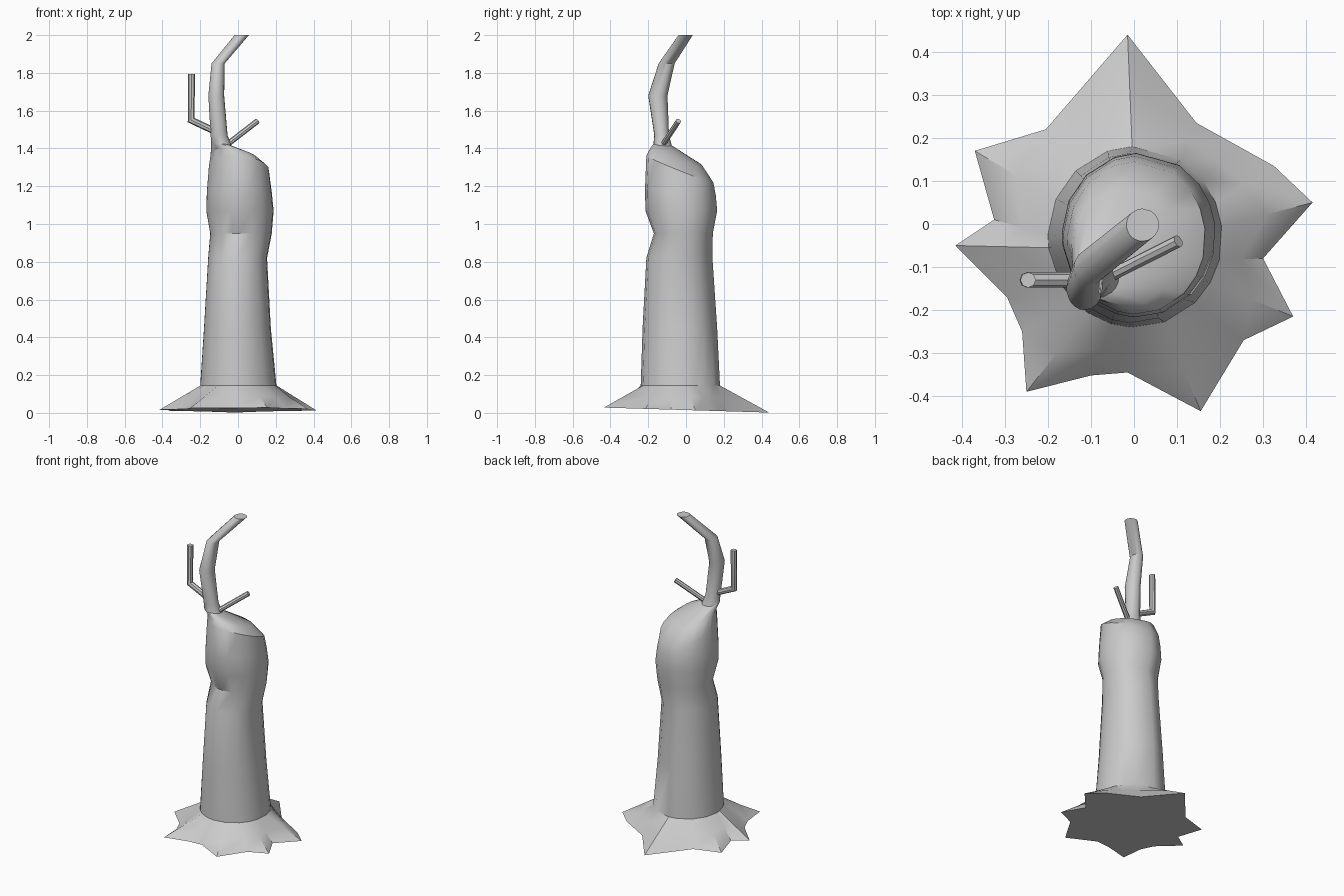
import bpy, bmesh, math
from mathutils import Vector

if "Cube" in bpy.data.objects:
    bpy.data.objects.remove(bpy.data.objects["Cube"])

# root outline seen from above; its angles also set the trunk's sides
STAR = [(-.015, .44), (-.11, .33), (-.205, .22), (-.37, .17), (-.325, .01), (-.415, -.05),
        (-.295, -.17), (-.26, -.25), (-.25, -.39), (-.1, -.352), (-.015, -.345), (.155, -.435),
        (.255, -.27), (.37, -.215), (.30, -.08), (.415, .05), (.325, .135), (.235, .185), (.145, .235)]
ANG = [math.atan2(y, x) for x, y in STAR]

# trunk and limb sections: z, x min, x max, y min, y max, tilt in x, tilt in y
RINGS = [(.145, -.2, .205, -.24, .18, 0, 0),
         (.45, -.18, .175, -.23, .165, 0, 0),
         (.82, -.158, .155, -.21, .14, 0, 0),
         (.95, -.147, .18, -.17, .142, 0, 0),
         (1.07, -.168, .19, -.215, .165, 0, 0),
         (1.17, -.165, .18, -.217, .158, 0, -.1),
         (1.29, -.155, .166, -.21, .145, -.05, -.4),
         (1.355, -.145, .105, -.19, .085, -.12, -.32),
         (1.42, -.142, -.035, -.172, -.075, -.1, -.1),
         (1.47, -.145, -.055, -.168, -.09, 0, 0),
         (1.68, -.157, -.073, -.2, -.098, 0, 0),
         (1.85, -.14, -.07, -.145, -.06, 0, 0),
         (2.0, -.018, .058, -.04, .036, 0, 0)]


def make(name, rings):
    """Loft closed rings of points and cap both ends."""
    bm = bmesh.new()
    loops = [[bm.verts.new(p) for p in r] for r in rings]
    n = len(loops[0])
    for a, b in zip(loops, loops[1:]):
        for i in range(n):
            j = (i + 1) % n
            bm.faces.new((a[i], a[j], b[j], b[i]))
    for loop in (loops[0], loops[-1]):
        c = bm.verts.new(sum((v.co for v in loop), Vector()) / n)
        for i in range(n):
            bm.faces.new((loop[i], loop[(i + 1) % n], c))
    bmesh.ops.recalc_face_normals(bm, faces=bm.faces)
    me = bpy.data.meshes.new(name)
    bm.to_mesh(me)
    bm.free()
    ob = bpy.data.objects.new(name, me)
    bpy.context.collection.objects.link(ob)
    bpy.context.view_layer.objects.active = ob
    ob.select_set(True)
    bpy.ops.object.shade_smooth_by_angle(angle=math.radians(35))
    ob.select_set(False)
    return ob


def section(z, x0, x1, y0, y1, tx, ty):
    pts = []
    for a in ANG:
        dx, dy = (x1 - x0) / 2 * math.cos(a), (y1 - y0) / 2 * math.sin(a)
        pts.append(Vector(((x0 + x1) / 2 + dx, (y0 + y1) / 2 + dy, z + tx * dx + ty * dy)))
    return pts


def branch(name, path, r, sides=8):
    path = [Vector(p) for p in path]
    rings = []
    for i, p in enumerate(path):
        d0 = (p - path[max(i - 1, 0)]).normalized()
        d1 = (path[min(i + 1, len(path) - 1)] - p).normalized()
        d = (d0 + d1).normalized()
        u = d.cross(Vector((0, 1, 0))).normalized()
        v = d.cross(u)
        k = r / math.sqrt((1 + d0.dot(d1)) / 2) if 0 < i < len(path) - 1 else r
        rings.append([p + u * k * math.cos(t) + v * r * math.sin(t)
                      for t in (2 * math.pi * s / sides for s in range(sides))])
    return make(name, rings)


# trunk with flared roots and main limb
body = [section(*r) for r in RINGS]
tips = [Vector((x, y, .015 - .03 * y)) for x, y in STAR]
for p in tips:
    p.z = max(p.z, 0)
flare = [t.lerp(b, .5) for t, b in zip(tips, body[0])]
make("trunk", [tips, flare] + body)

# two twigs
branch("left_twig", [(-.1, -.13, 1.48), (-.248, -.13, 1.55), (-.246, -.13, 1.795)], .018)
branch("right_twig", [(-.085, -.135, 1.4), (.103, -.04, 1.545)], .015)
